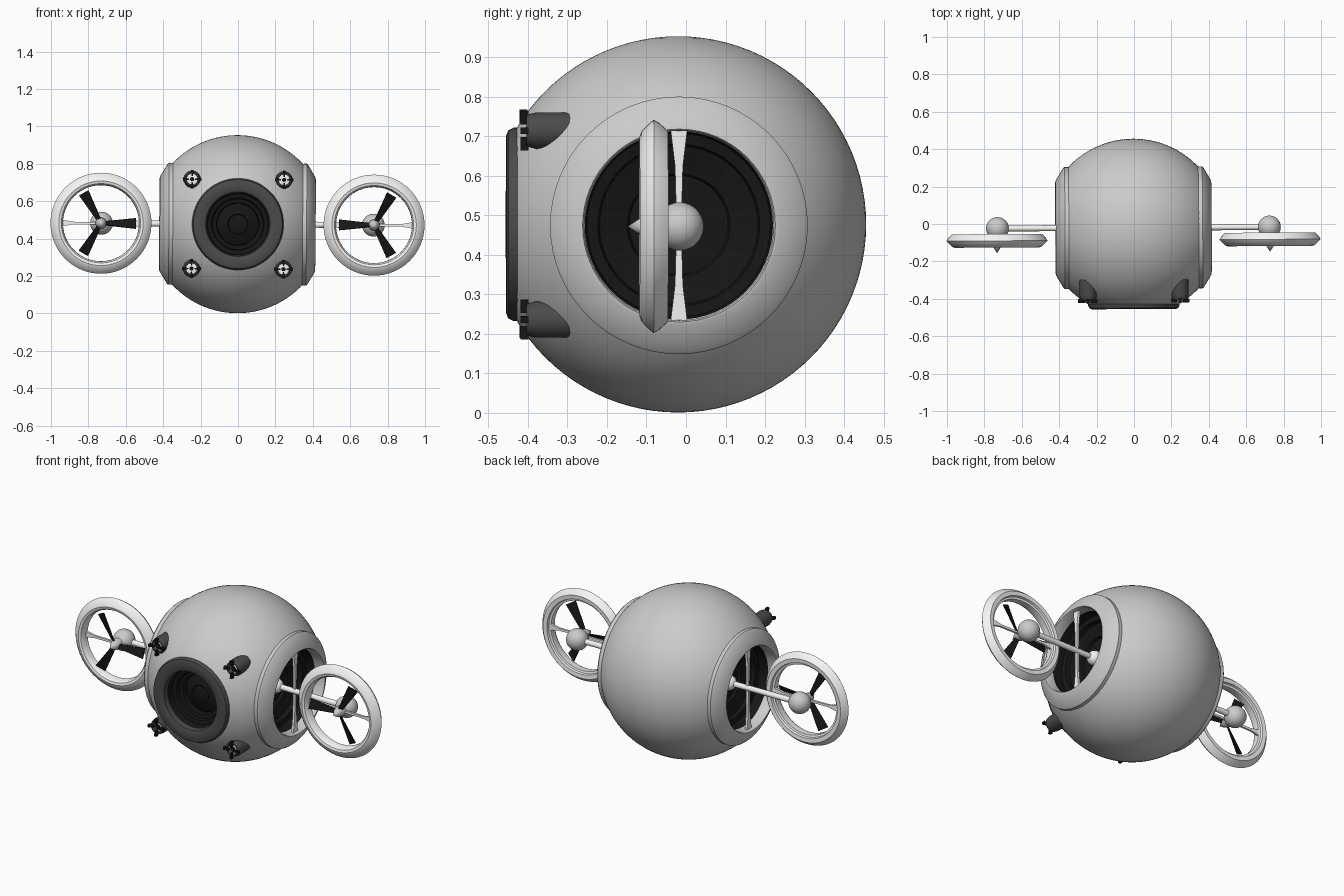
import bpy, bmesh, math
from mathutils import Matrix, Vector

if "Cube" in bpy.data.objects:
    bpy.data.objects.remove(bpy.data.objects["Cube"])

# Whole model leans very slightly, so every mesh gets this placement
PLACE = (Matrix.Translation((-0.003, -0.02, 0.477))
         @ Matrix.Rotation(0.0055, 4, 'Z') @ Matrix.Rotation(0.007, 4, 'Y'))
FRONT = Matrix.Rotation(math.pi / 2, 4, 'X')      # lathe axis -> -y


def material(name, r, g, b):
    m = bpy.data.materials.new(name)
    m.diffuse_color = (r, g, b, 1)
    m.use_nodes = True
    m.node_tree.nodes["Principled BSDF"].inputs["Base Color"].default_value = m.diffuse_color
    return m


GREY = material("hull_grey", 0.6, 0.6, 0.6)
WHITE = material("warm_white", 0.93, 0.9, 0.9)
DARK = material("dark_grey", 0.07, 0.07, 0.07)
BLACK = material("black", 0.008, 0.008, 0.008)


def add(name, bm, mat, angle=32):
    bm.transform(PLACE)
    me = bpy.data.meshes.new(name)
    bm.to_mesh(me)
    bm.free()
    me.shade_smooth()
    me.set_sharp_from_angle(angle=math.radians(angle))
    me.materials.append(mat)
    ob = bpy.data.objects.new(name, me)
    bpy.context.collection.objects.link(ob)
    return ob


def lathe(name, profile, matrix, mat, n=64, closed=False):
    """Spin (radius, height) points, listed outside-back to front to inside."""
    bm = bmesh.new()
    rows = [[bm.verts.new((r * math.cos(t), r * math.sin(t), h))
             for t in (2 * math.pi * j / n for j in range(n))] for r, h in profile]
    pairs = list(zip(rows, rows[1:])) + ([(rows[-1], rows[0])] if closed else [])
    for a, b in pairs:
        for j in range(n):
            k = (j + 1) % n
            bm.faces.new((a[j], a[k], b[k], b[j]))
    bmesh.ops.remove_doubles(bm, verts=bm.verts, dist=1e-5)
    bm.transform(matrix)
    return add(name, bm, mat)


def ball(name, loc, r, mat):
    bm = bmesh.new()
    bmesh.ops.create_uvsphere(bm, u_segments=32, v_segments=16, radius=r,
                              matrix=Matrix.Translation(loc))
    return add(name, bm, mat)


def blade(name, matrix, r0, w0, r1, w1, thick, mat, twist0=0, twist1=0):
    """Tapered bar along local x, width in z, thickness in y, optional twist."""
    bm = bmesh.new()
    ends = []
    for r, w, tw in ((r0, w0, twist0), (r1, w1, twist1)):
        rot = Matrix.Rotation(tw, 4, 'X')
        ends.append([bm.verts.new(Vector((r, 0, 0)) + rot @ Vector((0, y, z)))
                     for y, z in ((-thick, -w), (thick, -w), (thick, w), (-thick, w))])
    a, b = ends
    for j in range(4):
        bm.faces.new((a[j], a[(j + 1) % 4], b[(j + 1) % 4], b[j]))
    bm.faces.new(a[::-1])
    bm.faces.new(b)
    bm.transform(matrix)
    bmesh.ops.recalc_face_normals(bm, faces=bm.faces)
    return add(name, bm, mat)


# Round hull, opened at both sides and at the front
bm = bmesh.new()
bmesh.ops.create_uvsphere(bm, u_segments=96, v_segments=48, radius=0.476)
for co, no in (((0.36, 0, 0), (1, 0, 0)), ((-0.36, 0, 0), (-1, 0, 0)), ((0, -0.415, 0), (0, -1, 0))):
    bmesh.ops.bisect_plane(bm, geom=bm.verts[:] + bm.edges[:] + bm.faces[:],
                           plane_co=co, plane_no=no, clear_outer=True)
add("hull", bm, GREY)

# Front camera: dark bezel and stepped black lens well
lathe("lens_bezel", [(0.245, 0.39), (0.245, 0.415), (0.238, 0.43), (0.225, 0.435), (0.185, 0.434),
                     (0.172, 0.428), (0.168, 0.40)], FRONT, DARK)
lathe("lens_well", [(0.168, 0.40), (0.162, 0.36), (0.14, 0.355), (0.135, 0.335), (0.115, 0.33),
                    (0.11, 0.305)], FRONT, BLACK)
lathe("lens_glass", [(0.11, 0.305), (0.08, 0.322), (0.055, 0.33), (0.05, 0.326), (0.025, 0.333),
                     (0, 0.335)], FRONT, BLACK)

# Four small lamps around the camera
for sx in (-1, 1):
    for sz in (-1, 1):
        tag = ("left" if sx < 0 else "right") + ("_lower" if sz < 0 else "_upper")
        at = Matrix.Translation((sx * 0.246, 0, sz * 0.239))
        lathe("lamp_housing_" + tag, [(0.046, 0.24), (0.046, 0.36), (0.042, 0.378), (0.038, 0.385),
                                      (0.032, 0.385), (0.03, 0.368)], at @ FRONT, DARK, 32)
        lathe("lamp_glass_" + tag, [(0.031, 0.368), (0, 0.372)], at @ FRONT, WHITE, 32)
        lathe("lamp_centre_" + tag, [(0.011, 0.36), (0.011, 0.385), (0, 0.392)], at @ FRONT, BLACK, 16)
        for q in range(4):
            blade("lamp_prong_" + tag, at @ Matrix.Translation((0, -0.39, 0))
                  @ Matrix.Rotation(q * math.pi / 2, 4, 'Y'), 0.016, 0.003, 0.05, 0.008, 0.01, BLACK)

for s, side in ((-1, "left"), (1, "right")):
    outward = Matrix.Rotation(s * math.pi / 2, 4, 'Y')   # lathe axis -> away from hull

    # Side port: conical collar with a dark dish behind it
    lathe("port_collar_" + side, [(0.325, 0.33), (0.326, 0.368), (0.319, 0.376), (0.252, 0.416),
                                  (0.244, 0.417), (0.24, 0.41), (0.238, 0.355)], outward, GREY)
    lathe("port_dish_" + side, [(0.238, 0.355), (0.232, 0.30), (0.205, 0.295), (0.20, 0.27),
                                (0.13, 0.25), (0.125, 0.235), (0, 0.23)], outward, BLACK)

    # Arm from the dish to the thruster, held by an upright strut
    lathe("arm_" + side, [(0.016, 0.23), (0.016, 0.70)], outward, WHITE, 24)
    ball("arm_root_" + side, (s * 0.265, 0, 0), 0.042, WHITE)
    for a in (-1, 1):
        blade("port_strut_" + side, Matrix.Translation((s * 0.388, 0, 0))
              @ Matrix.Rotation(a * math.pi / 2, 4, 'Y') @ Matrix.Rotation(math.pi / 2, 4, 'X'),
              0.0, 0.006, 0.15, 0.01, 0.007, WHITE)
        blade("port_strut_foot_" + side, Matrix.Translation((s * 0.388, 0, 0))
              @ Matrix.Rotation(a * math.pi / 2, 4, 'Y') @ Matrix.Rotation(math.pi / 2, 4, 'X'),
              0.15, 0.01, 0.241, 0.021, 0.007, WHITE)

    # Thruster: duct ring, motor ball, hub and spinner
    hub = Matrix.Translation((s * 0.73, 0, 0))
    ball("motor_" + side, (s * 0.727, 0, 0), 0.061, GREY)
    lathe("duct_ring_" + side, [(0.215, 0.045), (0.218, 0.032), (0.242, 0.03), (0.262, 0.052), (0.27, 0.066),
                                (0.262, 0.076), (0.24, 0.097), (0.226, 0.102), (0.212, 0.098),
                                (0.204, 0.085), (0.203, 0.048)], hub @ FRONT, WHITE, 64, True)
    lathe("propeller_hub_" + side, [(0.03, 0.03), (0.03, 0.075), (0.024, 0.092), (0.021, 0.10),
                                    (0, 0.132)], hub @ FRONT, GREY, 24)
    for q in range(2):
        spin = hub @ Matrix.Translation((0, -0.055, 0)) @ Matrix.Rotation(q * math.pi, 4, 'Y')
        blade("duct_spoke_" + side, spin, 0.02, 0.006, 0.15, 0.007, 0.006, WHITE)
        blade("duct_spoke_foot_" + side, spin, 0.15, 0.007, 0.206, 0.018, 0.006, WHITE)

    # Three-bladed propeller, one blade pointing to the hull
    for q in range(3):
        turn = (math.pi if s > 0 else 0) + q * math.tau / 3
        blade("propeller_blade_" + side, hub @ Matrix.Translation((0, -0.08, 0))
              @ Matrix.Rotation(turn, 4, 'Y'), 0.02, 0.012, 0.187, 0.03, 0.003, BLACK, s * 0.6, s * 0.35)
